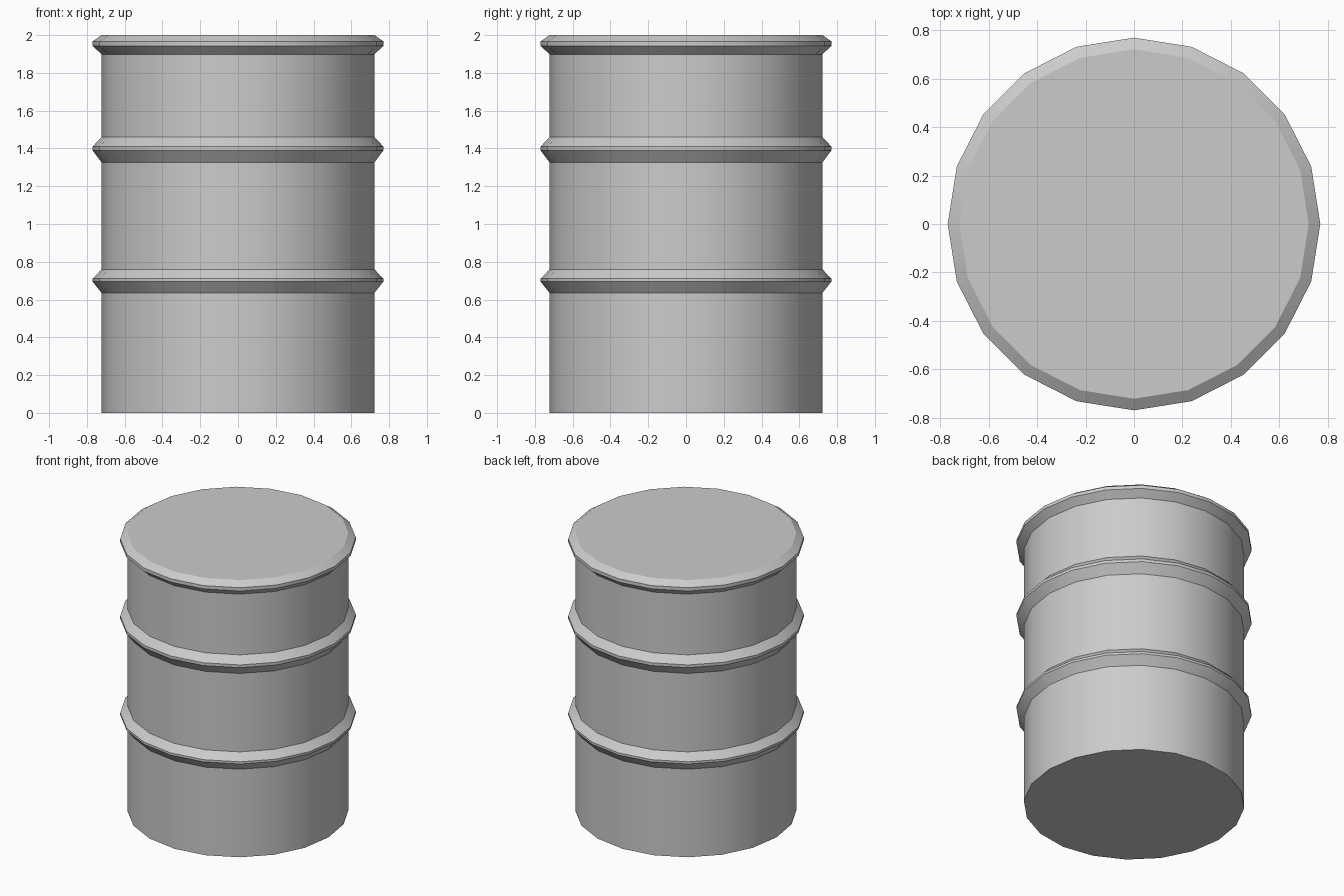
import bpy, bmesh, math

if "Cube" in bpy.data.objects:
    bpy.data.objects.remove(bpy.data.objects["Cube"])

SIDES, BODY_R, RIB_R = 20, 0.722, 0.77

# Side profile: straight wall interrupted by three angular ribs
profile = [(BODY_R, 0.0)]
for low, mid_low, mid_high, high in [(0.635, 0.695, 0.711, 0.76),
                                     (1.326, 1.39, 1.41, 1.46),
                                     (1.898, 1.943, 1.967, 2.0)]:
    profile += [(BODY_R, low), (RIB_R, mid_low), (RIB_R, mid_high), (BODY_R, high)]

# Barrel: revolve the profile and close both ends
bm = bmesh.new()
rings = []
for r, z in profile:
    rings.append([bm.verts.new((r * math.cos(math.tau * i / SIDES),
                                r * math.sin(math.tau * i / SIDES), z))
                  for i in range(SIDES)])
for a, b in zip(rings, rings[1:]):
    for i in range(SIDES):
        j = (i + 1) % SIDES
        bm.faces.new((a[i], a[j], b[j], b[i]))
bm.faces.new(rings[0][::-1])
bm.faces.new(rings[-1])

mesh = bpy.data.meshes.new("barrel")
bm.to_mesh(mesh)
bm.free()
barrel = bpy.data.objects.new("barrel", mesh)
bpy.context.collection.objects.link(barrel)

# Smooth round the wall, keep rib edges crisp
bpy.context.view_layer.objects.active = barrel
barrel.select_set(True)
bpy.ops.object.shade_smooth_by_angle(angle=math.radians(30))
